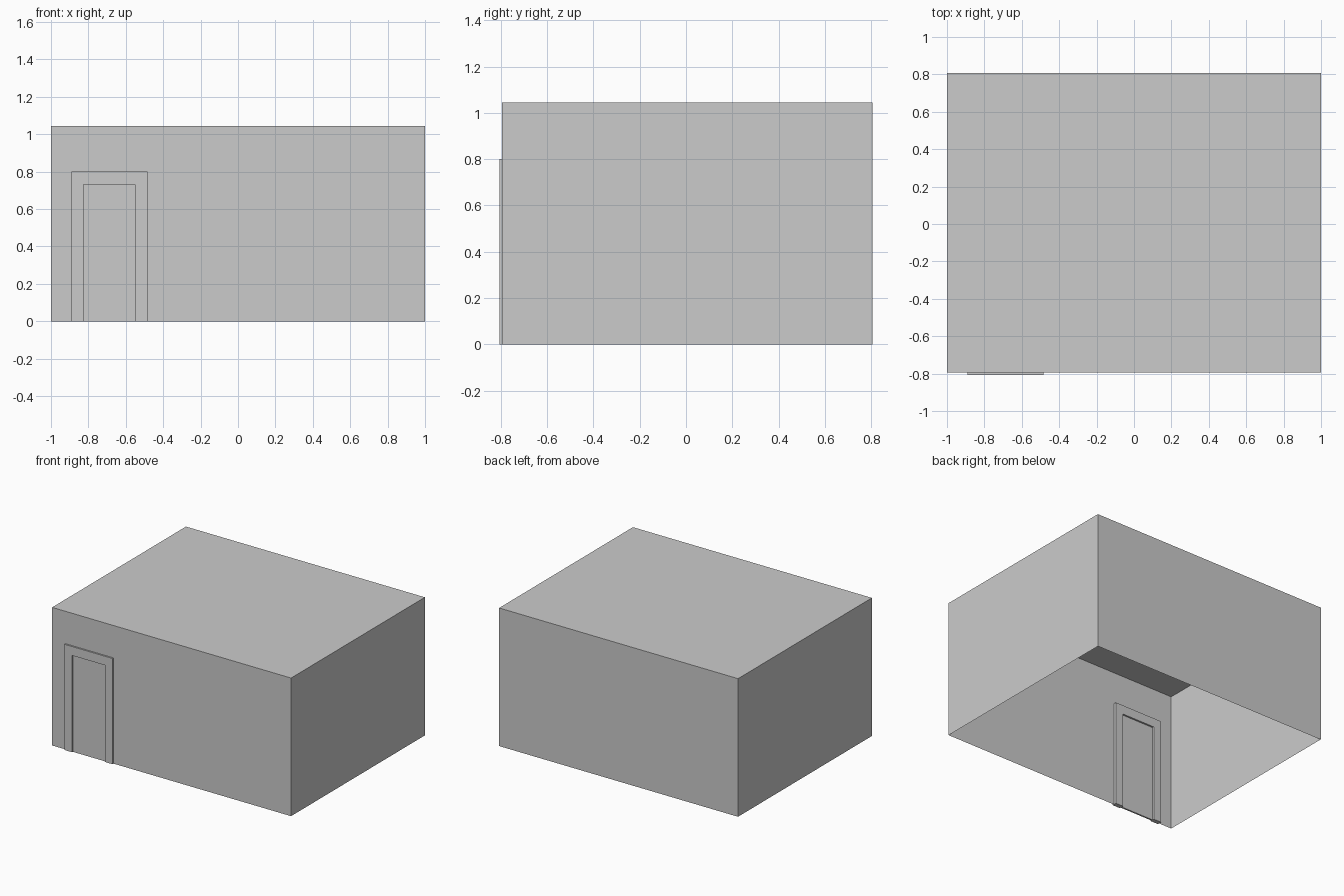
import bpy, bmesh

if "Cube" in bpy.data.objects:
    bpy.data.objects.remove(bpy.data.objects["Cube"])

W, Y0, Y1, H = 1.0, -0.794, 0.806, 1.045   # half width, front, back, height


def mesh_object(name, bm):
    me = bpy.data.meshes.new(name)
    bm.to_mesh(me)
    bm.free()
    ob = bpy.data.objects.new(name, me)
    bpy.context.collection.objects.link(ob)
    return ob


def box(name, lo, hi, drop=()):
    """Box between two corners; faces pointing along a dropped z sign are left out."""
    bm = bmesh.new()
    bmesh.ops.create_cube(bm, size=1)
    for v in bm.verts:
        v.co = [(a + b) / 2 + c * (b - a) for a, b, c in zip(lo, hi, v.co)]
    bm.normal_update()
    gone = [f for f in bm.faces if round(f.normal.z) in drop]
    if gone:
        bmesh.ops.delete(bm, geom=gone, context='FACES')
    return mesh_object(name, bm)


def prism(name, profile, y0, y1):
    """Extrude an x-z outline along y."""
    bm = bmesh.new()
    face = bm.faces.new([bm.verts.new((x, y0, z)) for x, z in profile])
    ext = bmesh.ops.extrude_face_region(bm, geom=[face], use_keep_orig=True)
    for v in ext['geom']:
        if isinstance(v, bmesh.types.BMVert):
            v.co.y = y1
    bmesh.ops.recalc_face_normals(bm, faces=bm.faces)
    return mesh_object(name, bm)


# Walls and roof: thin shell, open underneath
box("walls_and_roof", (-W, Y0, 0), (W, Y1, H), drop=(-1,))

# Low skirting band just inside the walls
t = 0.003
box("skirting", (-W + t, Y0 + t, 0), (W - t, Y1 - t, 0.045), drop=(-1, 1))

# Door surround, standing proud of both sides of the front wall
ol, orr, il, ir = -0.89, -0.485, -0.825, -0.55
prism("door_frame",
      [(ol, 0), (il, 0), (il, 0.732), (ir, 0.732), (ir, 0), (orr, 0), (orr, 0.8), (ol, 0.8)],
      -0.806, -0.772)

# Door leaf, set back inside the surround
box("door_leaf", (il, -0.797, 0), (ir, -0.785, 0.732))
